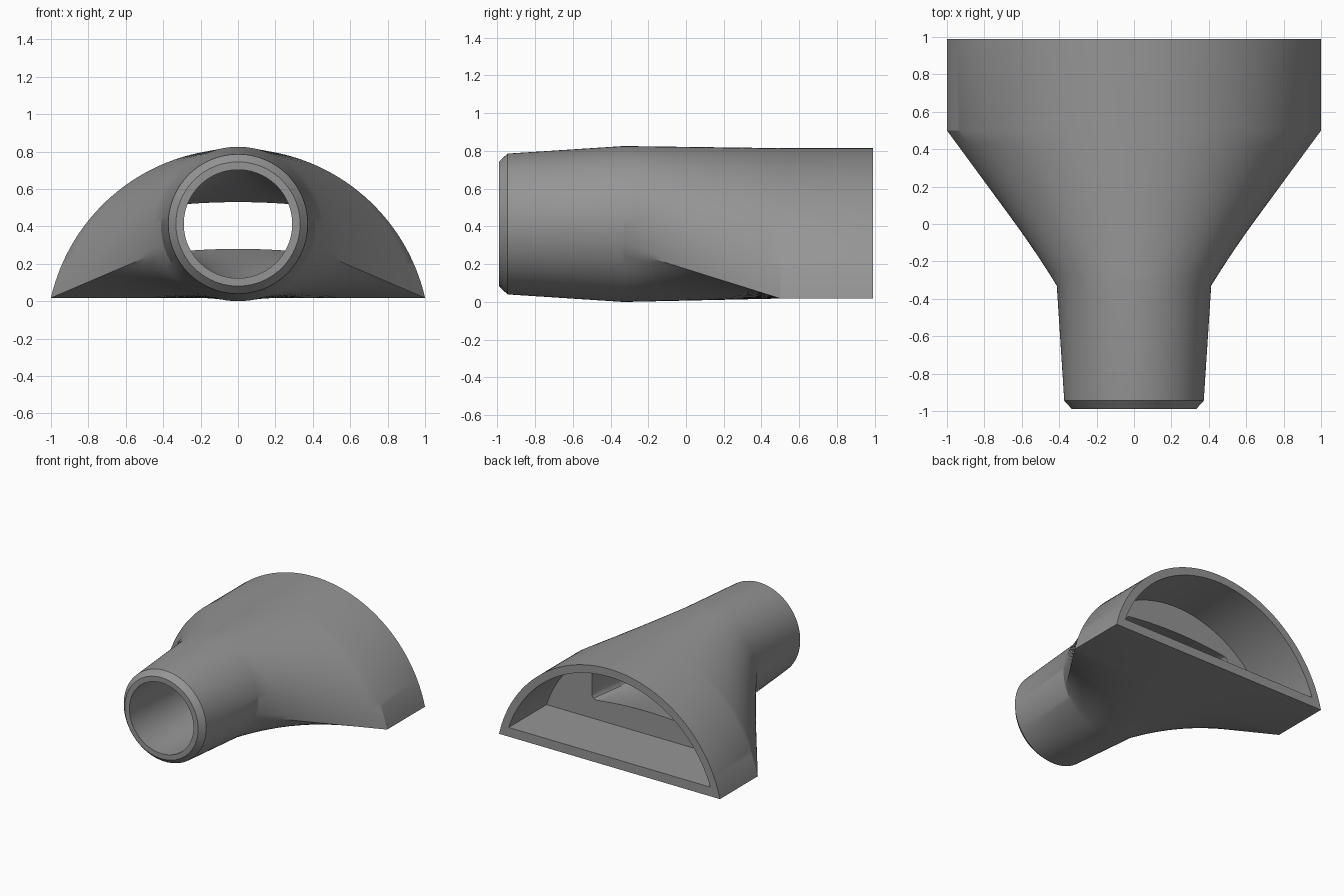
import bpy, bmesh, math
from mathutils import Vector

if "Cube" in bpy.data.objects:
    bpy.data.objects.remove(bpy.data.objects["Cube"])

TOP, BOT = 64, 32          # segments over the upper path and along the bottom
ZC = 0.413                 # height of the tube axis
CORNER = math.radians(-19) # where the flat bottom's corners meet the tube


def resample(pts, n):
    """n points evenly spaced along a polyline, without its last point."""
    pts = [Vector(p) for p in pts]
    lens = [(b - a).length for a, b in zip(pts, pts[1:])]
    step, out, i, done = sum(lens) / n, [], 0, 0.0
    for k in range(n):
        while i < len(lens) - 1 and done + lens[i] < k * step - 1e-9:
            done += lens[i]
            i += 1
        out.append(pts[i].lerp(pts[i + 1], (k * step - done) / lens[i]))
    return out


def circle(r):
    span = math.pi - 2 * CORNER
    angles = [CORNER + span * k / TOP for k in range(TOP)]
    angles += [math.pi - CORNER + (2 * math.pi - span) * k / BOT for k in range(BOT)]
    return [Vector((r * math.cos(a), ZC + r * math.sin(a))) for a in angles]


def dome(r, bottom, centre=-0.211):
    """Circle segment with a flat bottom."""
    a0 = math.asin((bottom - centre) / r)
    w = r * math.cos(a0)
    arc = [(r * math.cos(a), centre + r * math.sin(a))
           for a in (a0 + (math.pi - 2 * a0) * k / 128 for k in range(129))]
    return resample(arc, TOP) + resample([(-w, bottom), (w, bottom)], BOT)


def slot(a=0.5, b=0.125, r=0.04, zc=0.405):
    """Wide slot with rounded corners, arched slightly downwards at the ends."""
    def corner(cx, cz, start, end):
        return [(cx + r * math.cos(math.radians(start + (end - start) * k / 8)),
                 cz + r * math.sin(math.radians(start + (end - start) * k / 8)))
                for k in range(9)]
    x, z = a - r, b - r
    upper = (corner(x, -z, -45, 0) + corner(x, z, 0, 90)
             + corner(-x, z, 90, 180) + corner(-x, -z, 180, 225))
    lower = corner(-x, -z, 225, 270) + corner(x, -z, 270, 315)
    return [Vector((p.x, zc + p.y - 0.14 * p.x ** 2))
            for p in resample(upper, TOP) + resample(lower, BOT)]


def loft(y0, s0, y1, s1, n):
    """Straight transition between two sections, without the last one."""
    return [(y0 + (y1 - y0) * k / n, [p.lerp(q, k / n) for p, q in zip(s0, s1)])
            for k in range(n)]


# Sections in order: outside from tube to dome, then back through the inside
outer, inner = dome(1.026, 0.018), dome(0.962, 0.093)
sections = [(-0.99, circle(0.332)), (-0.945, circle(0.373))]
sections += loft(-0.33, circle(0.413), 0.5, outer, 12)
sections += [(0.5, outer), (0.99, outer), (0.99, inner), (0.5, inner)]
sections += loft(0.5, slot(), -0.33, circle(0.295), 12)
sections += [(-0.33, circle(0.295)), (-0.99, circle(0.29))]

# Skin the sections into one closed hollow shell
bm = bmesh.new()
rings = [[bm.verts.new((p.x, y, p.y)) for p in pts] for y, pts in sections]
n = TOP + BOT
for i, ra in enumerate(rings):
    rb = rings[(i + 1) % len(rings)]
    for k in range(n):
        j = (k + 1) % n
        bm.faces.new((ra[k], ra[j], rb[j], rb[k]))
bmesh.ops.recalc_face_normals(bm, faces=bm.faces)
mesh = bpy.data.meshes.new("nozzle_adapter")
bm.to_mesh(mesh)
bm.free()

grey = bpy.data.materials.new("grey plastic")
grey.diffuse_color = (0.3, 0.3, 0.3, 1)
grey.use_nodes = True
grey.node_tree.nodes["Principled BSDF"].inputs["Base Color"].default_value = grey.diffuse_color
mesh.materials.append(grey)
obj = bpy.data.objects.new("nozzle_adapter", mesh)
bpy.context.collection.objects.link(obj)
bpy.context.view_layer.objects.active = obj
obj.select_set(True)
bpy.ops.object.shade_smooth_by_angle(angle=math.radians(25))
